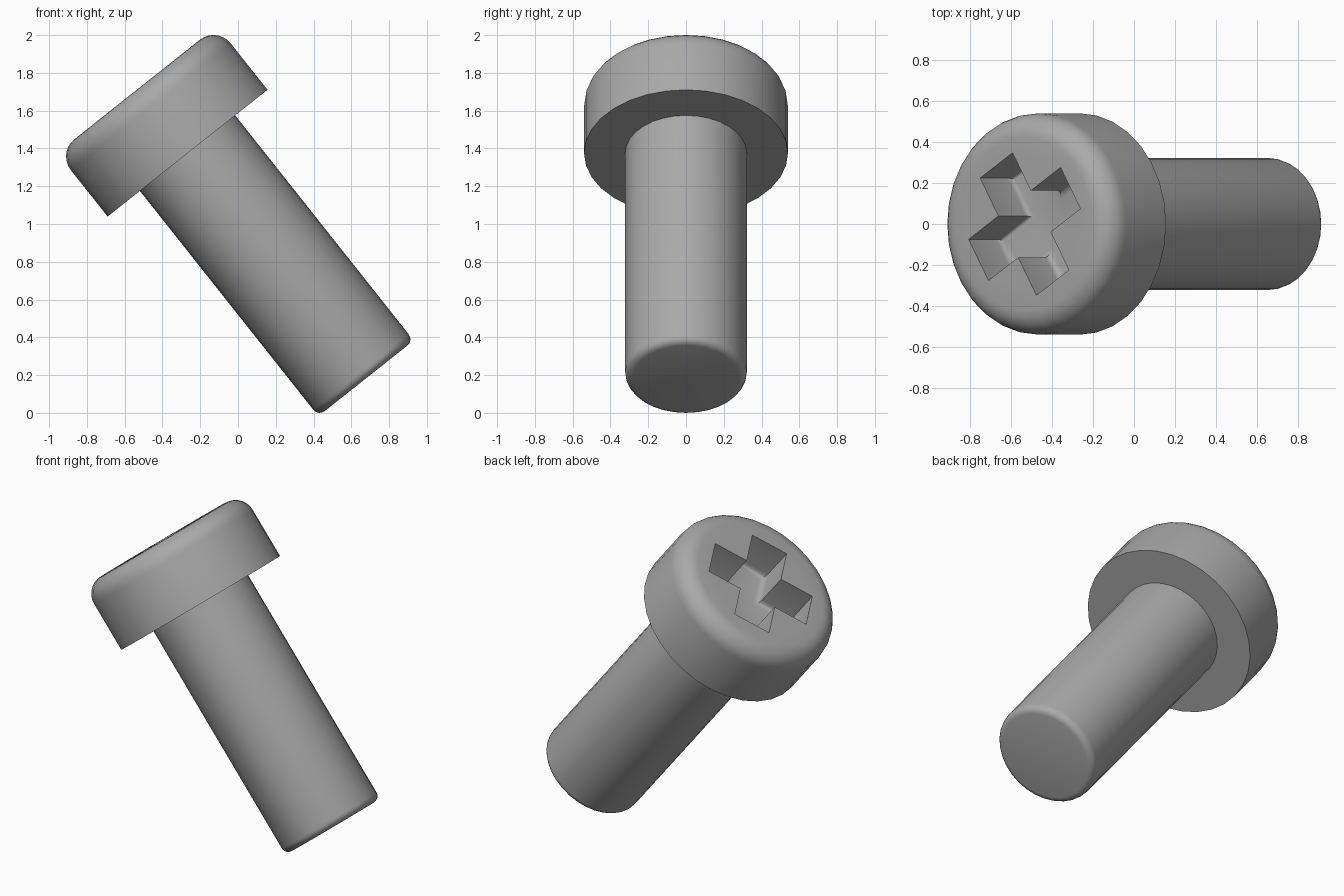
import bpy, bmesh, math
from mathutils import Matrix, Vector

if "Cube" in bpy.data.objects:
    bpy.data.objects.remove(bpy.data.objects["Cube"])

SIDES = 32
HEAD_R, HEAD_H, HEAD_FILLET = 0.54, 0.43, 0.116
SHAFT_R, SHAFT_L, SHAFT_FILLET = 0.322, 1.521, 0.042
# Tilted frame whose origin is the centre of the head's underside
TILT = Matrix.Translation((-0.267, 0, 1.375)) @ Matrix.Rotation(math.radians(-38.4), 4, 'Y')

steel = bpy.data.materials.new("grey steel")
steel.use_nodes = True
GREY = (0.4, 0.4, 0.4, 1)
steel.diffuse_color = GREY
steel.node_tree.nodes["Principled BSDF"].inputs["Base Color"].default_value = GREY


def finish(name, bm):
    bmesh.ops.recalc_face_normals(bm, faces=bm.faces)
    mesh = bpy.data.meshes.new(name)
    bm.to_mesh(mesh)
    bm.free()
    mesh.materials.append(steel)
    obj = bpy.data.objects.new(name, mesh)
    bpy.context.collection.objects.link(obj)
    obj.matrix_world = TILT
    return obj


def rounded_cylinder(name, radius, z_flat, z_round, fillet, steps):
    """Cylinder with a sharp rim at z_flat and a filleted rim at z_round."""
    up = math.copysign(1, z_round - z_flat)
    rings = [(radius, z_flat)]
    for i in range(steps + 1):
        a = math.pi / 2 * i / steps
        rings.append((radius - fillet + fillet * math.cos(a),
                      z_round - up * fillet * (1 - math.sin(a))))
    bm = bmesh.new()
    loops = []
    for r, z in rings:
        loops.append([bm.verts.new((r * math.cos(t), r * math.sin(t), z))
                      for t in (math.tau * k / SIDES for k in range(SIDES))])
    for low, high in zip(loops, loops[1:]):
        for k in range(SIDES):
            n = (k + 1) % SIDES
            bm.faces.new((low[k], low[n], high[n], high[k]))
    bm.faces.new(loops[0])
    bm.faces.new(loops[-1])
    return finish(name, bm)


def cross_cutter(name, arm, half, depth, fillet, angle):
    """Plus-shaped prism with its floor edges rounded."""
    bm = bmesh.new()
    floor = HEAD_H - depth
    outline = []
    for q in range(4):
        turn = Matrix.Rotation(angle + q * math.pi / 2, 4, 'Z')
        for x, y in ((arm, -half), (arm, half), (half, half)):
            outline.append(bm.verts.new(turn @ Vector((x, y, floor))))
    base = bm.faces.new(outline)
    top = bmesh.ops.extrude_face_region(bm, geom=[base], use_keep_orig=True)
    moved = [v for v in top["geom"] if isinstance(v, bmesh.types.BMVert)]
    bmesh.ops.translate(bm, verts=moved, vec=(0, 0, depth + 0.1))
    bmesh.ops.recalc_face_normals(bm, faces=bm.faces)
    rim = [e for e in bm.edges if all(v.co.z < floor + 0.001 for v in e.verts)]
    bmesh.ops.bevel(bm, geom=rim, offset=fillet, segments=3, profile=0.5, affect='EDGES')
    return finish(name, bm)


head = rounded_cylinder("head", HEAD_R, 0, HEAD_H, HEAD_FILLET, 7)
shaft = rounded_cylinder("shaft", SHAFT_R, 0.05, -SHAFT_L, SHAFT_FILLET, 4)

# Cross-shaped driver recess
cutter = cross_cutter("recess_cutter", 0.335, 0.118, 0.25, 0.035, math.radians(31.5))
cutter.hide_render = True
cut = head.modifiers.new("recess", 'BOOLEAN')
cut.operation = 'DIFFERENCE'
cut.solver = 'EXACT'
cut.object = cutter
bpy.context.view_layer.update()
bpy.ops.object.select_all(action='DESELECT')
head.select_set(True)
bpy.context.view_layer.objects.active = head
bpy.ops.object.modifier_apply(modifier=cut.name)
bpy.data.objects.remove(cutter)

shaft.select_set(True)
bpy.ops.object.shade_smooth_by_angle(angle=math.radians(35))
